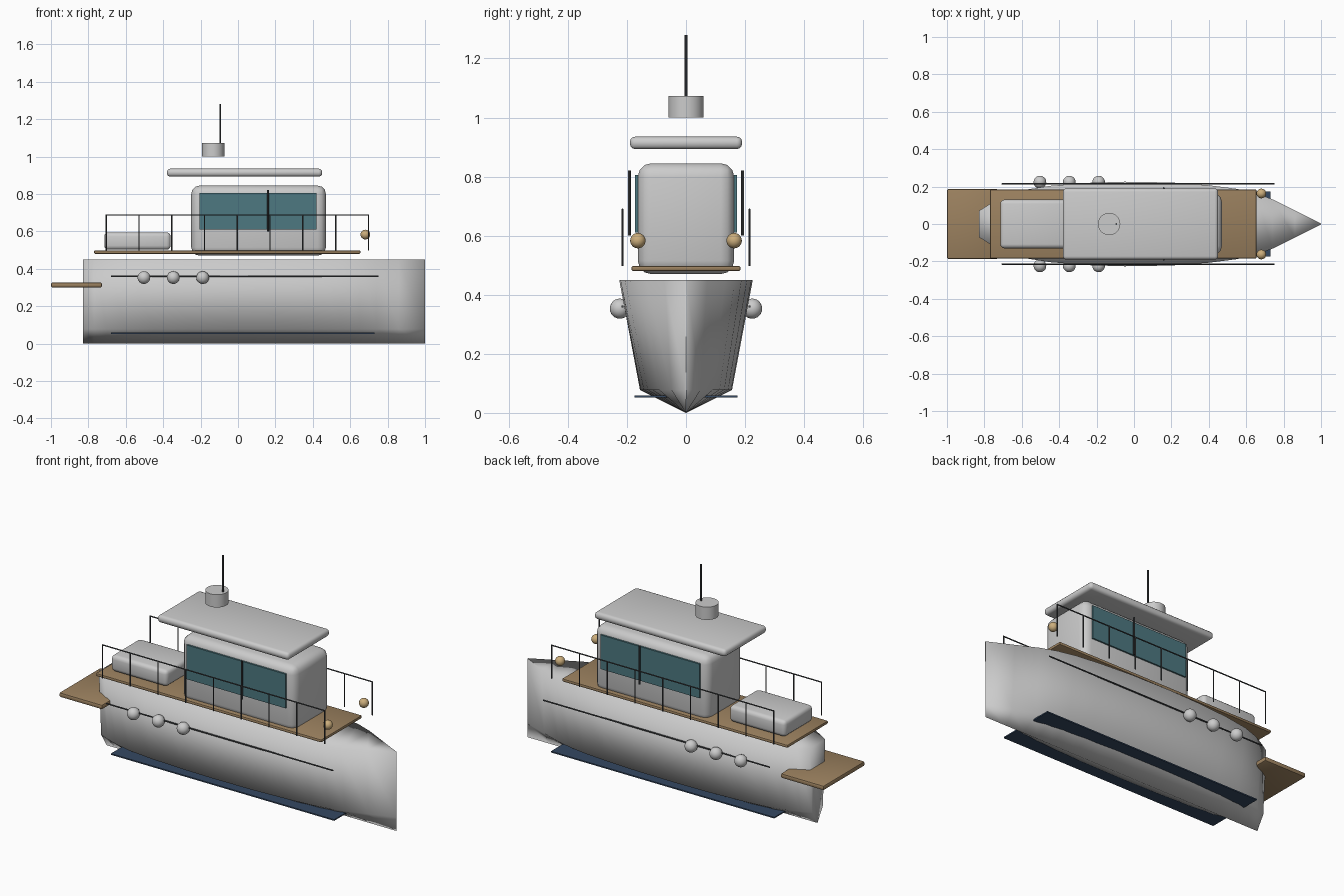
import bpy, bmesh
from mathutils import Vector

if "Cube" in bpy.data.objects:
    bpy.data.objects.remove(bpy.data.objects["Cube"])


def material(name, color):
    m = bpy.data.materials.new(name)
    m.diffuse_color = (*color, 1)
    m.use_nodes = True
    m.node_tree.nodes["Principled BSDF"].inputs["Base Color"].default_value = m.diffuse_color
    return m


TEAK = material("teak", (0.33, 0.22, 0.115))
GLASS = material("tinted_glass", (0.075, 0.19, 0.22))
NAVY = material("navy_paint", (0.035, 0.065, 0.12))
STEEL = material("dark_steel", (0.06, 0.065, 0.07))
BRASS = material("brass", (0.6, 0.42, 0.2))


def finish(name, bm, mat=None, smooth="angle"):
    bmesh.ops.recalc_face_normals(bm, faces=bm.faces)
    me = bpy.data.meshes.new(name)
    bm.to_mesh(me)
    bm.free()
    ob = bpy.data.objects.new(name, me)
    bpy.context.collection.objects.link(ob)
    if mat:
        me.materials.append(mat)
    if smooth == "all":
        me.shade_smooth()
    elif smooth == "angle":
        bpy.ops.object.select_all(action="DESELECT")
        bpy.context.view_layer.objects.active = ob
        ob.select_set(True)
        bpy.ops.object.shade_smooth_by_angle(angle=0.6)
    return ob


def box(name, lo, hi, bevel=0.0, mat=None, segments=3):
    lo, hi = Vector(lo), Vector(hi)
    bm = bmesh.new()
    bmesh.ops.create_cube(bm, size=1)
    for v in bm.verts:
        v.co = Vector(c * s for c, s in zip(v.co, hi - lo)) + (lo + hi) / 2
    if bevel:
        bmesh.ops.bevel(bm, geom=bm.edges[:], offset=bevel, segments=segments,
                        profile=0.5, affect="EDGES", clamp_overlap=True)
    return finish(name, bm, mat)


def add_rod(bm, a, b, r, sides=8):
    a, b = Vector(a), Vector(b)
    d = b - a
    mat = d.to_track_quat("Z", "Y").to_matrix().to_4x4()
    mat.translation = (a + b) / 2
    bmesh.ops.create_cone(bm, cap_ends=True, segments=sides, radius1=r, radius2=r,
                          depth=d.length, matrix=mat)


def rod(name, a, b, r, sides=8, mat=None):
    bm = bmesh.new()
    add_rod(bm, a, b, r, sides)
    return finish(name, bm, mat)


def ball(name, pos, r, mat=None):
    bm = bmesh.new()
    bmesh.ops.create_uvsphere(bm, u_segments=20, v_segments=12, radius=r)
    bmesh.ops.translate(bm, vec=pos, verts=bm.verts)
    return finish(name, bm, mat, "all")


# Hull: stations of (x, gunwale half width), lofted as closed rings
stations = [(-0.83, 0.07), (-0.77, 0.107), (-0.7, 0.145), (-0.6, 0.18),
            (-0.45, 0.204), (-0.25, 0.22), (-0.05, 0.226), (0.2, 0.222),
            (0.4, 0.207), (0.55, 0.188), (0.65, 0.165), (0.74, 0.132),
            (0.86, 0.072), (1.0, 0.002)]
bm = bmesh.new()
rings = []
for x, w in stations:
    c = w * 0.69
    pts = [(-w, 0.45), (-c, 0.078), (0, 0), (c, 0.078), (w, 0.45)]
    rings.append([bm.verts.new((x, y, z)) for y, z in pts])
for a, b in zip(rings, rings[1:]):
    for i in range(5):
        j = (i + 1) % 5
        bm.faces.new((a[i], a[j], b[j], b[i]))
bm.faces.new(rings[0])
bm.faces.new(rings[-1])
finish("hull", bm, None, "all")

# Decks
box("main_deck", (-0.77, -0.185, 0.48), (0.655, 0.185, 0.498), 0.007, TEAK, 2)
box("swim_platform", (-1.0, -0.187, 0.3), (-0.727, 0.187, 0.327), 0.009, TEAK, 2)

# Superstructure
box("cabin", (-0.25, -0.163, 0.47), (0.47, 0.163, 0.845), 0.045)
box("roof", (-0.38, -0.19, 0.893), (0.45, 0.19, 0.935), 0.018)
box("aft_seat", (-0.715, -0.13, 0.502), (-0.36, 0.13, 0.595), 0.022)
rod("radar_drum", (-0.133, 0, 1.0), (-0.133, 0, 1.073), 0.06, 24)
rod("antenna", (-0.095, 0, 1.07), (-0.095, 0, 1.28), 0.005, 8, STEEL)

# Parts repeated on both sides
for s, side in ((-1, "front"), (1, "back")):
    y0, y1 = sorted((s * 0.16, s * 0.172))
    box(f"window_{side}", (-0.205, y0, 0.61), (0.42, y1, 0.805), 0, GLASS)
    rod(f"window_bar_{side}", (0.16, s * 0.192, 0.6), (0.16, s * 0.192, 0.82), 0.005, 8, STEEL)

    # Railing with evenly spaced posts
    bm = bmesh.new()
    y = s * 0.215
    add_rod(bm, (-0.706, y, 0.688), (0.7, y, 0.688), 0.0035)
    for i in range(9):
        x = -0.705 + i * 0.1753
        add_rod(bm, (x, y, 0.498), (x, y, 0.69), 0.0035)
    finish(f"railing_{side}", bm, STEEL)

    rod(f"rub_rail_{side}", (-0.68, y, 0.36), (0.75, y, 0.36), 0.004, 8, STEEL)
    y0, y1 = sorted((s * 0.06, s * 0.175))
    box(f"bottom_strake_{side}", (-0.68, y0, 0.052), (0.73, y1, 0.059), 0, NAVY)
    for i, x in enumerate((-0.503, -0.346, -0.189)):
        ball(f"fender_{side}_{i + 1}", (x, s * 0.224, 0.353), 0.034)
    ball(f"bow_lamp_{side}", (0.681, s * 0.163, 0.583), 0.026, BRASS)
